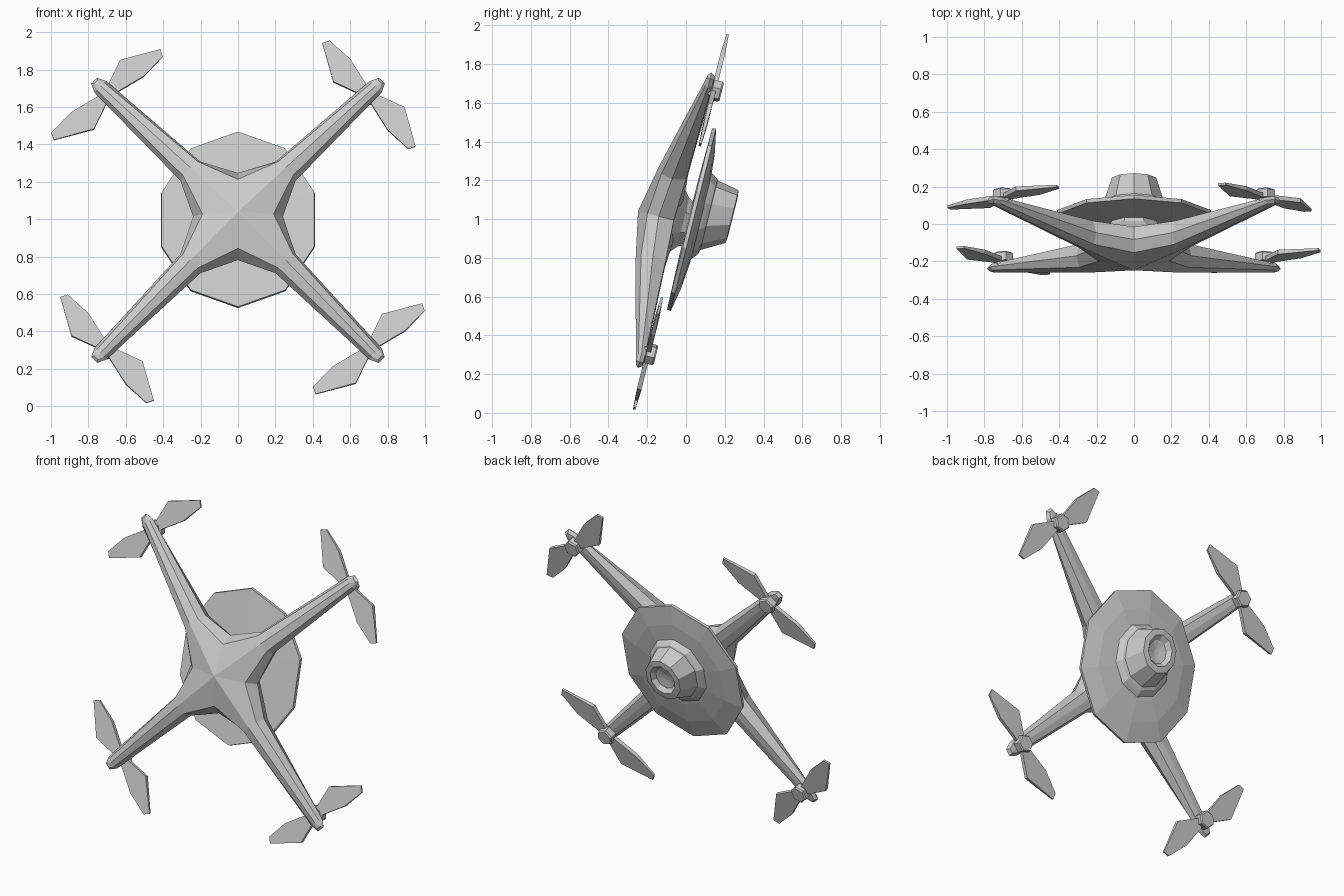
import bpy, bmesh
from math import sin, cos, pi, radians, sqrt

if "Cube" in bpy.data.objects:
    bpy.data.objects.remove(bpy.data.objects["Cube"])

TILT = radians(14)
S, C = sin(TILT), cos(TILT)


def world(x, v, n):
    """Craft space (x across, v up the frame, n out of the back) to world."""
    return (x, C * n + S * v, 1 + C * v - S * n)


def make(name, points, faces):
    bm = bmesh.new()
    vs = [bm.verts.new(world(*p)) for p in points]
    for f in faces:
        bm.faces.new([vs[i] for i in f])
    bmesh.ops.recalc_face_normals(bm, faces=bm.faces[:])
    me = bpy.data.meshes.new(name)
    bm.to_mesh(me)
    bm.free()
    ob = bpy.data.objects.new(name, me)
    bpy.context.collection.objects.link(ob)
    return ob


def turn(p, k):
    """Rotate (x, v) by k quarter turns."""
    x, v, n = p
    for _ in range(k % 4):
        x, v = -v, x
    return (x, v, n)


def diag(d, w, n):
    """Point at distance d along the diagonal arm, w to its left."""
    return ((d - w) / sqrt(2), (d + w) / sqrt(2), n)


def loft(name, rings, cap_start=True, cap_end=True):
    m = len(rings[0])
    pts = [p for r in rings for p in r]
    faces = [(i * m + j, i * m + (j + 1) % m, (i + 1) * m + (j + 1) % m, (i + 1) * m + j)
             for i in range(len(rings) - 1) for j in range(m)]
    if cap_start:
        faces.append(tuple(range(m)))
    if cap_end:
        faces.append(tuple(range(len(pts) - m, len(pts))))
    return make(name, pts, faces)


def ellipse(rx, rv, n, v0=0.0, sides=10, phase=pi / 2):
    return [(rx * cos(phase + 2 * pi * k / sides), v0 + rv * sin(phase + 2 * pi * k / sides), n)
            for k in range(sides)]


V0 = -0.02  # frame centre along v

# X-shaped frame: three outline layers, closed by ridged caps
# notch radius, notch n, shoulder half width, n, tip half width, n, end distance
layers = [(0.19, -0.20, 0.055, -0.18, 0.028, -0.070, 1.075),
          (0.24, -0.14, 0.075, -0.12, 0.045, -0.055, 1.088),
          (0.20, -0.06, 0.050, -0.05, 0.030, -0.035, 1.075)]
pts, faces = [], []
M = 28
for nr, nn, sw, sn, tw, tn, end in layers:
    for k in range(4):
        quarter = [(nr, 0, nn), diag(0.36, -sw, sn), diag(1.04, -tw, tn), diag(end, -tw / 2, tn),
                   diag(end, tw / 2, tn), diag(1.04, tw, tn), diag(0.36, sw, sn)]
        pts += [turn(p, k) for p in quarter]
for L in range(2):
    for j in range(M):
        a, b = L * M + j, L * M + (j + 1) % M
        faces.append((a, b, b + M, a + M))
for base, cn, rn, tn in ((0, -0.25, -0.20, -0.078), (2 * M, -0.03, -0.045, -0.03)):
    centre = len(pts)
    pts.append((0, 0, cn))
    for k in range(4):
        r = len(pts)
        pts += [turn(diag(0.36, 0, rn), k), turn(diag(1.04, 0, tn), k)]
        t = r + 1
        q = [base + (k * 7 + j) % M for j in range(8)]
        faces += [(centre, q[0], q[1], r), (centre, r, q[6], q[7]),
                  (r, q[1], q[2], t), (r, t, q[5], q[6]),
                  (t, q[2], q[3]), (t, q[3], q[4]), (t, q[4], q[5])]
make("cross_frame", [(x, v + V0, n) for x, v, n in pts], faces)

# Neck joining the frame to the dish
loft("neck", [ellipse(r, r, n, V0, 8, pi / 8)
              for r, n in ((0.21, -0.065), (0.14, -0.01), (0.11, 0.04))])

# Oval dish, ten sided
loft("dish", [ellipse(r * 0.89, r, n, 0.005)
              for r, n in ((0.20, 0.012), (0.482, 0.018), (0.485, 0.038),
                           (0.36, 0.062), (0.22, 0.075))])

# Pod on the back of the dish, leaning upward, with a recessed lens
loft("lens_pod", [ellipse(r * 0.89, r, n, v)
                  for r, n, v in ((0.24, 0.06, 0.03), (0.215, 0.09, 0.037), (0.20, 0.105, 0.042),
                                  (0.185, 0.11, 0.048), (0.14, 0.228, 0.07), (0.10, 0.232, 0.071),
                                  (0.075, 0.205, 0.068), (0.02, 0.195, 0.068))])

# Four rotors: stem, hex hub and two blades, each a quarter turn from the last
half = [(0.01, 0.015), (0.19, -0.07), (0.25, -0.285), (0.21, -0.298), (0.10, -0.195), (0.005, -0.04)]
thick = [0.012, 0.012, 0.006, 0.006, 0.012, 0.012]
for k in range(4):
    def put(ring):
        out = []
        for x, v, n in ring:
            x, v, n = turn((x + 0.70, v + 0.70, n), k)
            out.append((x, v + V0, n))
        return out

    loft(f"rotor_hub_{k + 1}", [put(ellipse(r, r, n, 0, 6, 0.26))
                                for r, n in ((0.04, -0.06), (0.042, -0.032), (0.055, -0.03),
                                             (0.055, 0.012), (0.048, 0.02))])
    for b in (0, 2):
        rings = [put([turn((x, v, -0.022 + s * t), b) for (x, v), t in zip(half, thick)])
                 for s in (-1, 1)]
        loft(f"rotor_blade_{k + 1}_{b // 2 + 1}", rings)
